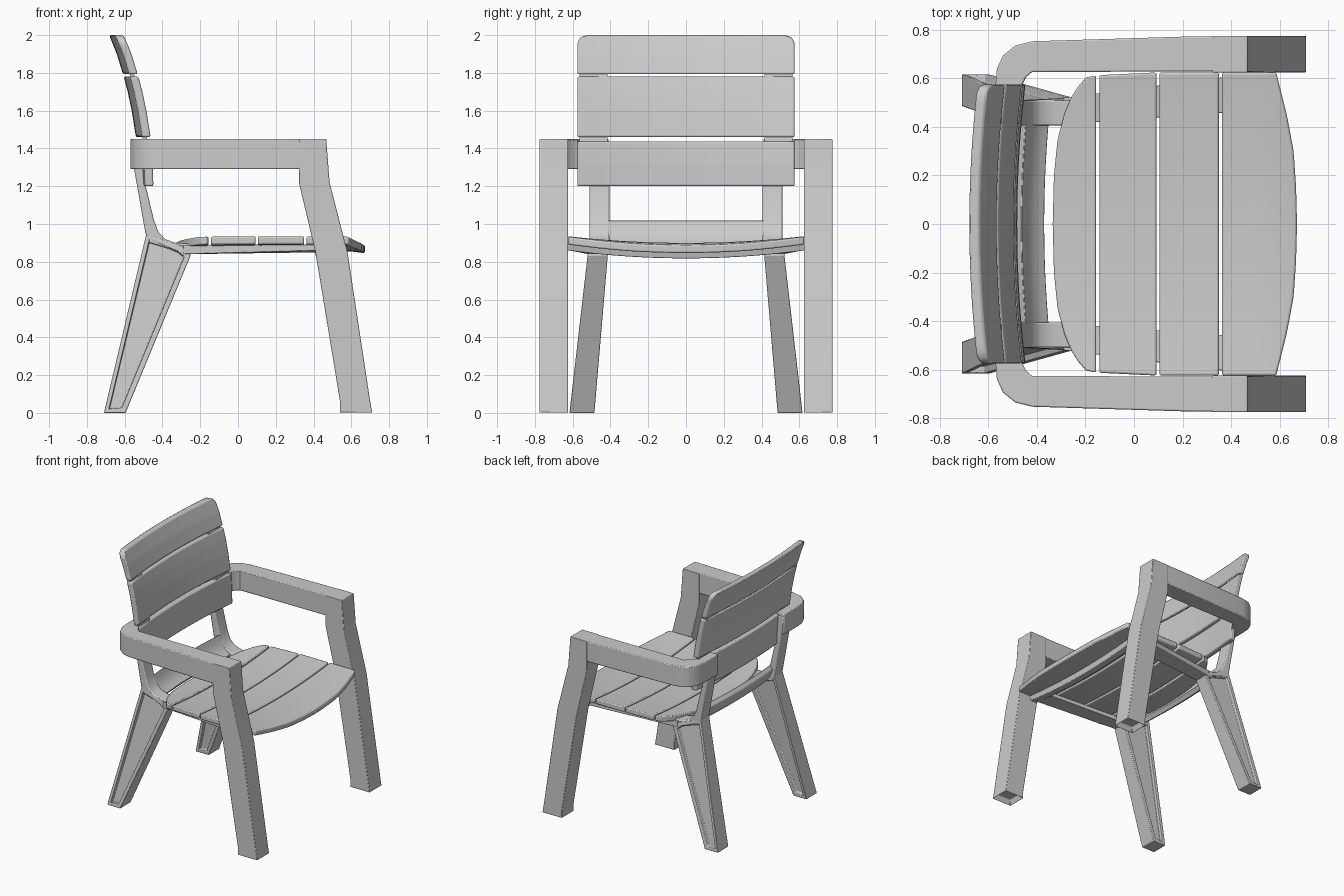
import bpy, bmesh, math

if "Cube" in bpy.data.objects:
    bpy.data.objects.remove(bpy.data.objects["Cube"])


def finish(name, bm, bevel=0.006, mirror=False):
    bmesh.ops.recalc_face_normals(bm, faces=bm.faces)
    me = bpy.data.meshes.new(name)
    bm.to_mesh(me)
    bm.free()
    ob = bpy.data.objects.new(name, me)
    bpy.context.collection.objects.link(ob)
    if bevel:
        b = ob.modifiers.new("bevel", 'BEVEL')
        b.width, b.segments, b.limit_method = bevel, 2, 'ANGLE'
        b.angle_limit = math.radians(40)
    if mirror:
        m = ob.modifiers.new("mirror", 'MIRROR')
        m.use_axis = (False, True, False)
    return ob


def loft(a, b):
    """Closed solid between two matching outlines; returns bmesh and the two caps."""
    bm = bmesh.new()
    A, B = [bm.verts.new(p) for p in a], [bm.verts.new(p) for p in b]
    caps = [bm.faces.new(A), bm.faces.new(B[::-1])]
    n = len(A)
    for i in range(n):
        j = (i + 1) % n
        bm.faces.new((A[i], B[i], B[j], A[j]))
    bmesh.ops.recalc_face_normals(bm, faces=bm.faces)
    return bm, caps


def slab(name, nu, nv, top, bottom, bevel=0.008):
    """Closed curved slab between two surfaces of (u, v) in 0..1."""
    bm = bmesh.new()
    g = [[[bm.verts.new(f(i / nu, j / nv)) for j in range(nv + 1)]
          for i in range(nu + 1)] for f in (top, bottom)]
    for s in g:
        for i in range(nu):
            for j in range(nv):
                bm.faces.new((s[i][j], s[i + 1][j], s[i + 1][j + 1], s[i][j + 1]))
    rim = ([(i, 0) for i in range(nu)] + [(nu, j) for j in range(nv)] +
           [(i, nv) for i in range(nu, 0, -1)] + [(0, j) for j in range(nv, 0, -1)])
    for k, (i, j) in enumerate(rim):
        p, q = rim[(k + 1) % len(rim)]
        bm.faces.new((g[0][i][j], g[0][p][q], g[1][p][q], g[1][i][j]))
    return finish(name, bm, bevel)


def interp(pts, t):
    for (a, x), (b, y) in zip(pts, pts[1:]):
        if t <= b:
            return x + (y - x) * (max(t, a) - a) / (b - a)
    return pts[-1][1]


# Front legs, with hollow feet
prof = [(0.54, 0), (0.71, 0), (0.70, 0.06), (0.58, 0.85), (0.485, 1.22), (0.467, 1.45),
        (0.322, 1.45), (0.322, 1.22), (0.41, 0.85), (0.54, 0.06)]
bm, _ = loft([(x, 0.625, z) for x, z in prof], [(x, 0.775, z) for x, z in prof])
foot = [f for f in bm.faces if all(v.co.z < 0.001 for v in f.verts)]
bmesh.ops.inset_region(bm, faces=foot, thickness=0.025)
for v in foot[0].verts:
    v.co.z = 0.04
finish("front_leg", bm, 0.004, True)

# Armrests curling in behind the backrest
plan = [(0.45, 0.774), (0.2, 0.772), (-0.42, 0.753), (-0.49, 0.735), (-0.54, 0.695),
        (-0.565, 0.64), (-0.57, 0.58), (-0.57, 0.41), (-0.50, 0.41), (-0.49, 0.56),
        (-0.46, 0.575), (-0.445, 0.605), (-0.42, 0.626), (0.45, 0.63)]
bm, _ = loft([(x, y, 1.29) for x, y in plan], [(x, y, 1.45) for x, y in plan])
finish("armrest", bm, 0.006, True)

# Rear uprights bending into the seat frame
prof = [(-0.57, 1.43), (-0.50, 1.43), (-0.50, 1.25), (-0.445, 1.02), (-0.42, 0.955), (-0.385, 0.92),
        (-0.33, 0.9), (-0.25, 0.895), (-0.24, 0.84), (-0.30, 0.85), (-0.47, 0.9), (-0.49, 0.95),
        (-0.55, 1.29)]
bm, _ = loft([(x, 0.405, z) for x, z in prof], [(x, 0.51, z) for x, z in prof])
finish("rear_upright", bm, 0.008, True)

# Splayed rear legs with tapering recesses on both sides
prof = [(-0.71, 0), (-0.595, 0), (-0.25, 0.835), (-0.30, 0.885), (-0.485, 0.95)]
bm, caps = loft([(x, 0.485 - 0.085 * z, z) for x, z in prof],
                [(x, 0.617 - 0.115 * z, z) for x, z in prof])
bmesh.ops.inset_individual(bm, faces=caps, thickness=0.034)
bmesh.ops.inset_individual(bm, faces=caps, thickness=0.004, depth=-0.028)
finish("rear_leg", bm, 0.004, True)

# Seat slats: sagging across the width, rounded outline front and back
BACK = [(0, -0.335), (0.2, -0.33), (0.35, -0.315), (0.46, -0.285), (0.54, -0.25), (0.6, -0.205), (0.63, -0.16)]
FRONT = [(0, 0.672), (0.15, 0.668), (0.3, 0.658), (0.45, 0.63), (0.55, 0.605), (0.63, 0.585)]


def sag(y):
    return 0.035 * (y / 0.625) ** 2


def seat_slat(name, x0, x1):
    def surf(drop):
        def f(u, v):
            x = x0 + (x1 - x0) * v
            w = 0.625 - 0.012 * max(0, 0.1 - x) / 0.25
            y = w * (2 * u - 1)
            a = interp(BACK, abs(y)) if x0 < -0.3 else x0
            b = interp(FRONT, abs(y)) if x1 > 0.6 else x1
            x = a + (b - a) * v
            z = 0.9 + sag(y) - drop - 0.12 * max(0, x - 0.57)
            return x, y, z
        return f
    slab(name, 32, 5, surf(0), surf(0.042))


for k, (a, b) in enumerate([(-0.33, -0.157), (-0.143, 0.093), (0.105, 0.35), (0.363, 0.67)]):
    seat_slat(f"seat_slat_{k + 1}", a, b)

# Side rails under the seat
bm, _ = loft([(-0.29, 0.41, 0.84), (-0.29, 0.52, 0.84), (-0.29, 0.52, 0.89), (-0.29, 0.41, 0.88)],
             [(0.45, 0.465, 0.85), (0.45, 0.615, 0.86), (0.45, 0.615, 0.892), (0.45, 0.465, 0.88)])
finish("seat_side_rail", bm, 0.004, True)

# Curved beam between the front legs
slab("front_beam", 24, 1,
     lambda u, v: (0.405 + 0.075 * v, 1.27 * (u - 0.5), 0.862 + sag(1.27 * (u - 0.5))),
     lambda u, v: (0.415 + 0.055 * v, 1.27 * (u - 0.5), 0.818 + 1.2 * sag(1.27 * (u - 0.5))), 0.004)

# Sloped rail joining the rear uprights
RX = [(0, -0.445), (0.35, -0.42), (0.65, -0.39), (1, -0.35)]
RZ = [(0, 1.02), (0.35, 0.955), (0.65, 0.915), (1, 0.885)]


def rail(dx, dz):
    def f(u, v):
        y = 0.83 * (u - 0.5)
        bow = 0.018 * (1 - (y / 0.415) ** 2)
        return interp(RX, v) - bow + dx, y, interp(RZ, v) + dz
    return f


slab("rear_rail", 16, 6, rail(0, 0), rail(-0.025, -0.03), 0.005)

# Backrest slats: leaning profile, bowed backwards at the middle
LEAN = [(1.2, -0.447), (1.32, -0.45), (1.45, -0.46), (1.6, -0.484), (1.7, -0.505),
        (1.78, -0.526), (1.9, -0.563), (2.0, -0.603)]


def back_x(y, z):
    return interp(LEAN, z) - 0.034 * (1 - (y / 0.575) ** 2)


def back_slat(name, z0, z1):
    def surf(dx, dz):
        def f(u, v):
            z = z0 + (z1 - z0) * v
            t = max(0, (z - 1.945) / 0.055)
            hw = 0.575 - 0.05 * (1 - math.sqrt(max(0, 1 - t * t)))
            y = hw * (2 * u - 1)
            return back_x(y, z) + dx, y, z + dz
        return f
    slab(name, 28, 20, surf(0, 0), surf(-0.045, 0), 0.009)


for name, a, b in [("lower", 1.2, 1.438), ("middle", 1.46, 1.78), ("top", 1.793, 2.0)]:
    back_slat(name + "_back_slat", a, b)

# Hidden joiners bridging the gaps between backrest slats
for k, zc in enumerate((1.449, 1.7865)):
    ring = [(back_x(0.49, zc + dz) + dx - 0.022, zc + dz)
            for dx, dz in ((-0.012, -0.03), (0.012, -0.03), (0.012, 0.03), (-0.012, 0.03))]
    bm, _ = loft([(x, 0.415, z) for x, z in ring], [(x, 0.565, z) for x, z in ring])
    finish(f"slat_joiner_{k + 1}", bm, 0, True)

# Smooth shading with crisp edges
bpy.ops.object.select_all(action='SELECT')
bpy.context.view_layer.objects.active = bpy.context.selected_objects[0]
bpy.ops.object.shade_smooth_by_angle(angle=math.radians(35))
